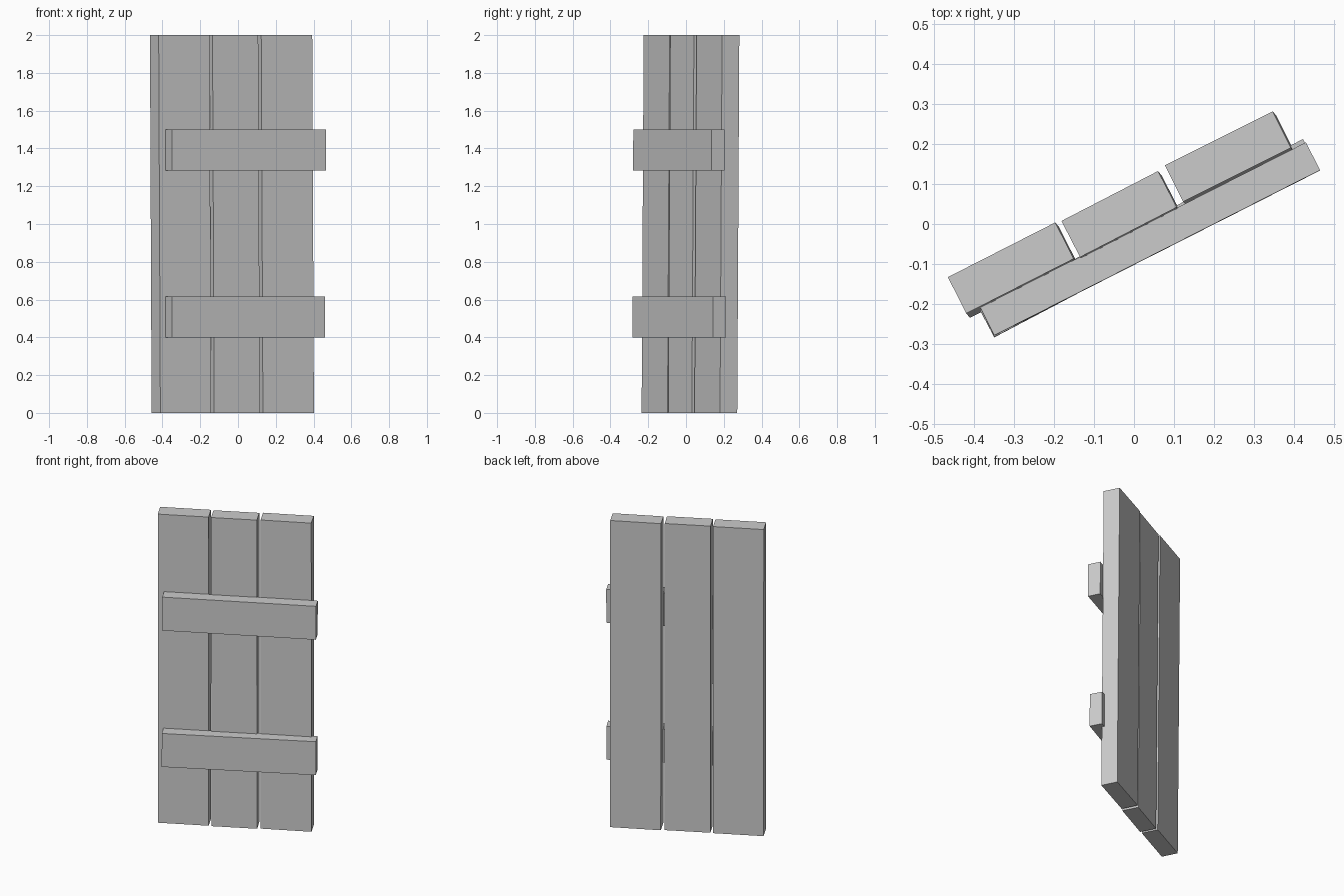
import bpy
import bmesh
from mathutils import Vector

cube = bpy.data.objects.get("Cube")
if cube:
    bpy.data.objects.remove(cube, do_unlink=True)

# Single plain grey
grey = bpy.data.materials.new("plain_grey")
grey.use_nodes = True
GREY = (0.6, 0.6, 0.6, 1.0)
grey.diffuse_color = GREY
grey.node_tree.nodes["Principled BSDF"].inputs["Base Color"].default_value = GREY


def board(name, left, right, thickness, z0, z1, lean=(0.0, 0.0)):
    """Box standing on its front edge line (left to right), seen at its top;
    lean is the offset of the bottom end."""
    a, b = Vector((*left, 0)), Vector((*right, 0))
    along = (b - a).normalized()
    back = Vector((-along.y, along.x, 0)) * thickness
    bm = bmesh.new()
    top = [bm.verts.new(p + Vector((0, 0, z1))) for p in (a, b, b + back, a + back)]
    face = bm.faces.new(top)
    ext = bmesh.ops.extrude_face_region(bm, geom=[face], use_keep_orig=True)
    low = [g for g in ext["geom"] if isinstance(g, bmesh.types.BMVert)]
    bmesh.ops.translate(bm, verts=low, vec=(lean[0], lean[1], z0 - z1))
    bmesh.ops.recalc_face_normals(bm, faces=bm.faces)
    mesh = bpy.data.meshes.new(name)
    bm.to_mesh(mesh)
    bm.free()
    mesh.materials.append(grey)
    obj = bpy.data.objects.new(name, mesh)
    bpy.context.collection.objects.link(obj)
    return obj


# Three upright planks, leaning back very slightly
LEAN = (0.009, -0.011)
planks = {
    "right_plank": ((-0.420, -0.224), (-0.151, -0.087)),
    "middle_plank": ((-0.135, -0.083), (0.107, 0.042)),
    "left_plank": ((0.123, 0.056), (0.393, 0.191)),
}
for name, (left, right) in planks.items():
    board(name, left, right, 0.102, 0.0, 2.0, LEAN)

# Two cross rails on the front
board("upper_rail", (-0.350, -0.279), (0.466, 0.135), 0.078, 1.283, 1.5, (0.0, -0.001))
board("lower_rail", (-0.350, -0.283), (0.460, 0.143), 0.079, 0.398, 0.615, (0.0, -0.001))
